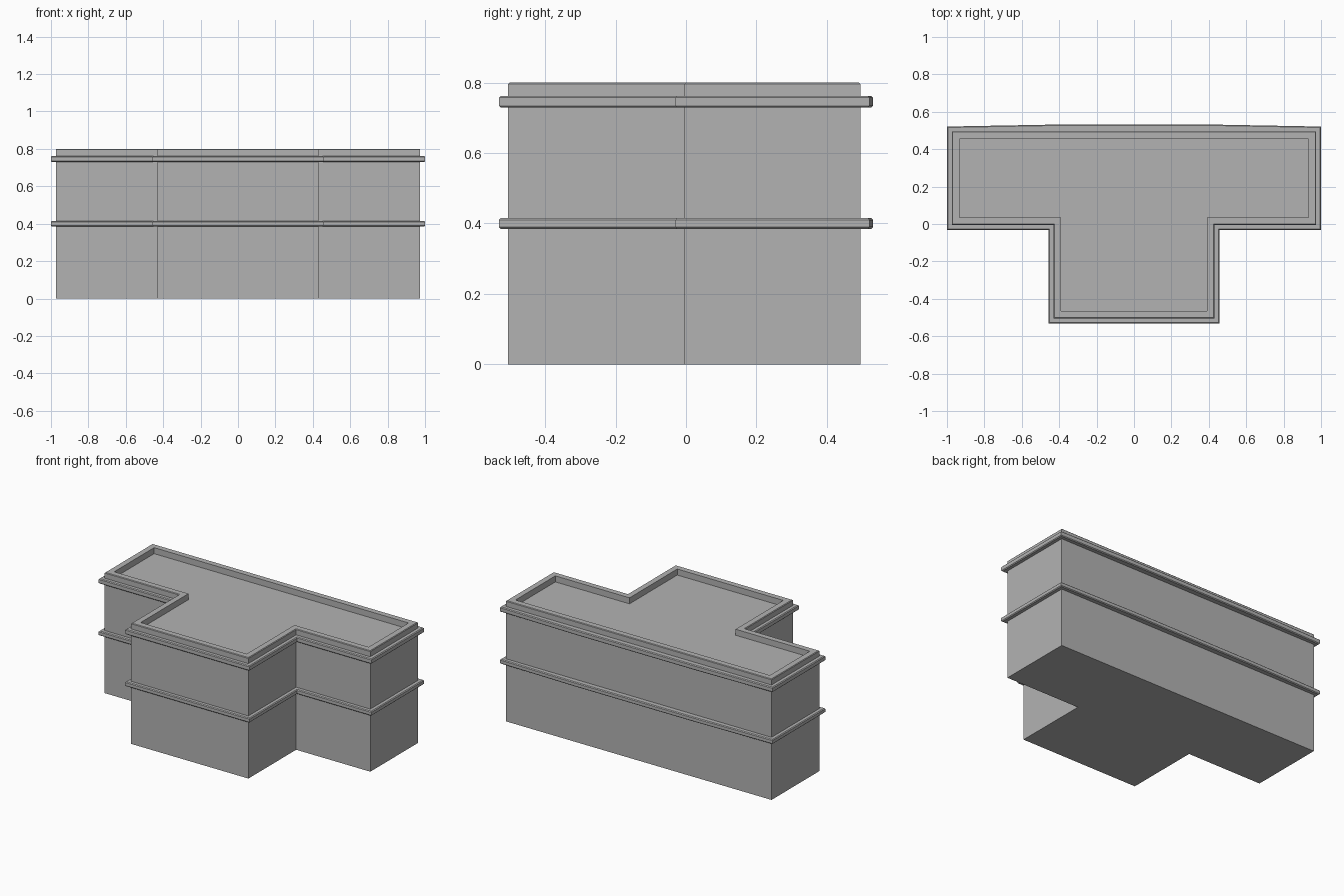
import bpy, bmesh

if "Cube" in bpy.data.objects:
    bpy.data.objects.remove(bpy.data.objects["Cube"])

grey = bpy.data.materials.new("dark_grey")
grey.diffuse_color = (0.45, 0.45, 0.45, 1)
grey.use_nodes = True
grey.node_tree.nodes["Principled BSDF"].inputs["Base Color"].default_value = grey.diffuse_color


def outline(d, z, bulge=0.0):
    """T-shaped floor plan pushed outward by d; bulge moves the middle of the back wall."""
    half = [(0.43 + d, -0.505 - d), (0.43 + d, -0.005 - d), (0.974 + d, -0.005 - d),
            (0.974 + d, 0.495 + d), (0.43 + d, 0.495 + d + bulge)]
    pts = half + [(-x, y) for x, y in reversed(half)]
    return [(x, y, z) for x, y in pts]


def loft(name, profile, closed):
    """Sweep (offset, z, bulge) stations around the plan."""
    bm = bmesh.new()
    rings = [[bm.verts.new(p) for p in outline(*s)] for s in profile]
    pairs = list(zip(rings, rings[1:]))
    if closed:
        pairs.append((rings[-1], rings[0]))
    for a, b in pairs:
        for i in range(len(a)):
            j = (i + 1) % len(a)
            bm.faces.new((a[i], a[j], b[j], b[i]))
    if not closed:
        bm.faces.new(rings[0][::-1])
        bm.faces.new(rings[-1])
    bmesh.ops.recalc_face_normals(bm, faces=bm.faces)
    mesh = bpy.data.meshes.new(name)
    bm.to_mesh(mesh)
    bm.free()
    mesh.materials.append(grey)
    obj = bpy.data.objects.new(name, mesh)
    bpy.context.collection.objects.link(obj)
    return obj


# Walls, parapet lip and sunken roof
loft("building_body", [(0, 0), (0, 0.796), (-0.004, 0.8), (-0.041, 0.8),
                       (-0.041, 0.76)], closed=False)

# Projecting ledges with chamfered edges
for name, z0, z1 in (("floor_ledge", 0.385, 0.415), ("roof_ledge", 0.729, 0.762)):
    w, c, b = 0.026, 0.005, 0.01
    loft(name, [(-0.01, z0), (w - c, z0, b), (w, z0 + c, b),
                (w, z1 - c, b), (w - c, z1, b), (-0.01, z1)], closed=True)
